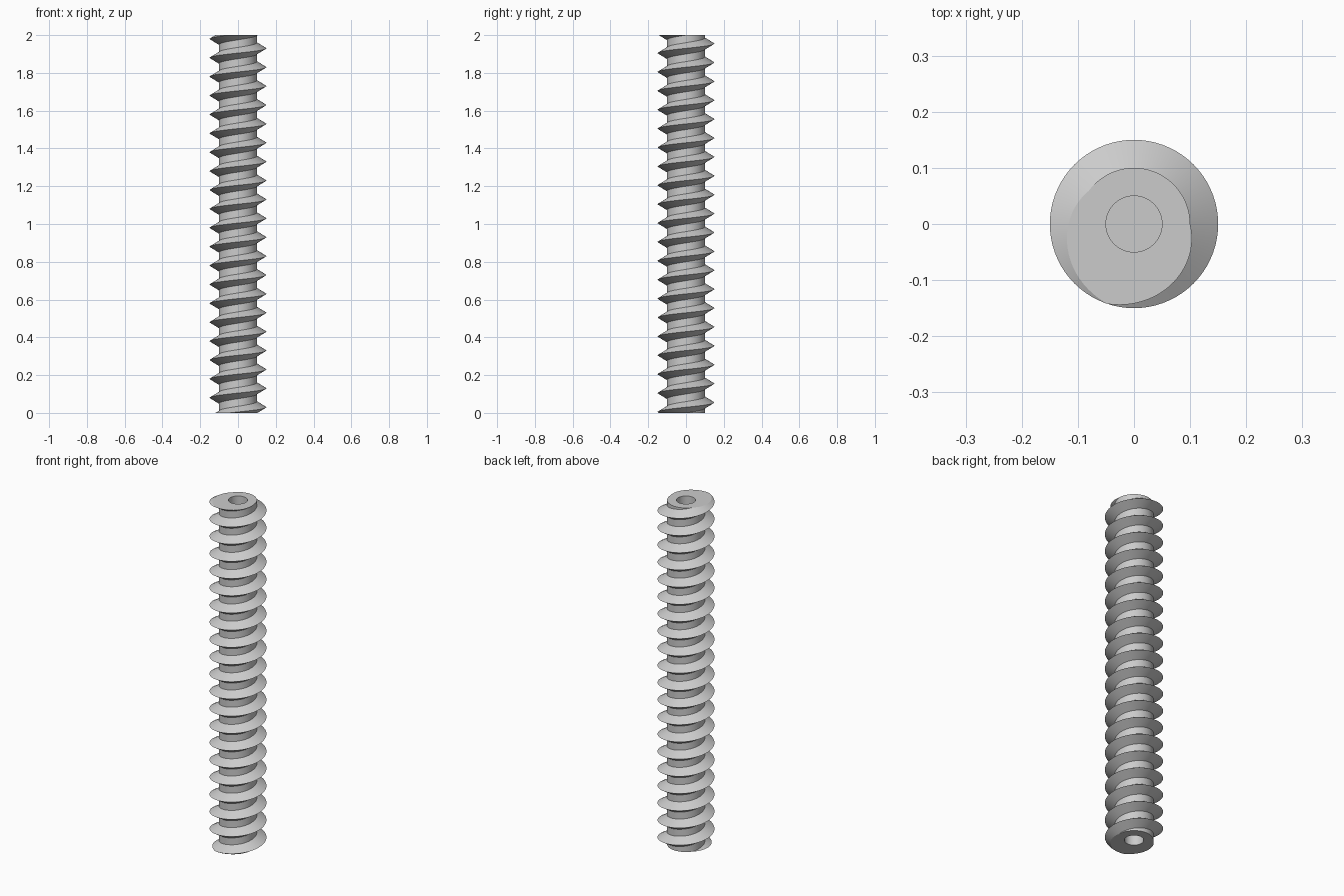
import bpy
import bmesh
import math
from mathutils import Vector

HEIGHT = 2.0
PITCH = 0.1
CORE_R, CREST_R = 0.1, 0.15
BORE_R, BORE_DEPTH = 0.05, 0.2
STEPS = 72      # segments per turn
TURNS = 24      # overlong, trimmed flat at both ends

cube = bpy.data.objects.get("Cube")
if cube:
    bpy.data.objects.remove(cube, do_unlink=True)

# Plain grey material
grey = bpy.data.materials.new("plain grey")
grey.use_nodes = True
colour = (0.6, 0.6, 0.6, 1)
grey.diffuse_color = colour
grey.node_tree.nodes["Principled BSDF"].inputs["Base Color"].default_value = colour

bm = bmesh.new()

# Thread: one pitch of the profile swept along a right-handed helix
profile = [(CORE_R, 0), (CREST_R, 0.03), (CORE_R, 0.06), (CORE_R, PITCH)]
verts = [bm.verts.new((r, 0, z - 2 * PITCH)) for r, z in profile]
edges = [bm.edges.new(pair) for pair in zip(verts, verts[1:])]
bmesh.ops.spin(bm, geom=verts + edges, cent=(0, 0, 0), axis=(0, 0, 1),
               dvec=(0, 0, PITCH / STEPS), angle=math.tau * TURNS,
               steps=STEPS * TURNS, use_merge=False, use_duplicate=False)
bmesh.ops.remove_doubles(bm, verts=bm.verts[:], dist=0.0002)

# Trim both ends flat
for z, direction in ((0, -1), (HEIGHT, 1)):
    bmesh.ops.bisect_plane(bm, geom=bm.verts[:] + bm.edges[:] + bm.faces[:],
                           dist=1e-5, plane_co=(0, 0, z),
                           plane_no=(0, 0, direction), clear_outer=True)
bmesh.ops.remove_doubles(bm, verts=bm.verts[:], dist=0.0002)


# End caps, each with a blind bore
def close_end(z, inward):
    rim = [e for e in bm.edges if e.is_boundary
           and all(abs(v.co.z - z) < 0.001 for v in e.verts)]
    ring, floor = [
        [bm.verts.new((BORE_R * math.cos(math.tau * i / STEPS),
                       BORE_R * math.sin(math.tau * i / STEPS), level))
         for i in range(STEPS)]
        for level in (z, z + inward * BORE_DEPTH)]
    for i in range(STEPS):
        j = (i + 1) % STEPS
        bm.faces.new((ring[i], ring[j], floor[j], floor[i]))
    bm.faces.new(floor)
    mouth = [bm.edges.get((ring[i - 1], ring[i])) for i in range(STEPS)]
    bmesh.ops.triangle_fill(bm, edges=rim + mouth, use_beauty=True,
                            normal=Vector((0, 0, -inward)))


close_end(0, 1)
close_end(HEIGHT, -1)
bmesh.ops.recalc_face_normals(bm, faces=bm.faces[:])

mesh = bpy.data.meshes.new("threaded_rod")
bm.to_mesh(mesh)
bm.free()
mesh.materials.append(grey)
rod = bpy.data.objects.new("threaded_rod", mesh)
bpy.context.collection.objects.link(rod)

# Smooth round surfaces, sharp crests, roots and rims
bpy.ops.object.select_all(action='DESELECT')
rod.select_set(True)
bpy.context.view_layer.objects.active = rod
bpy.ops.object.shade_smooth_by_angle(angle=math.radians(30))
